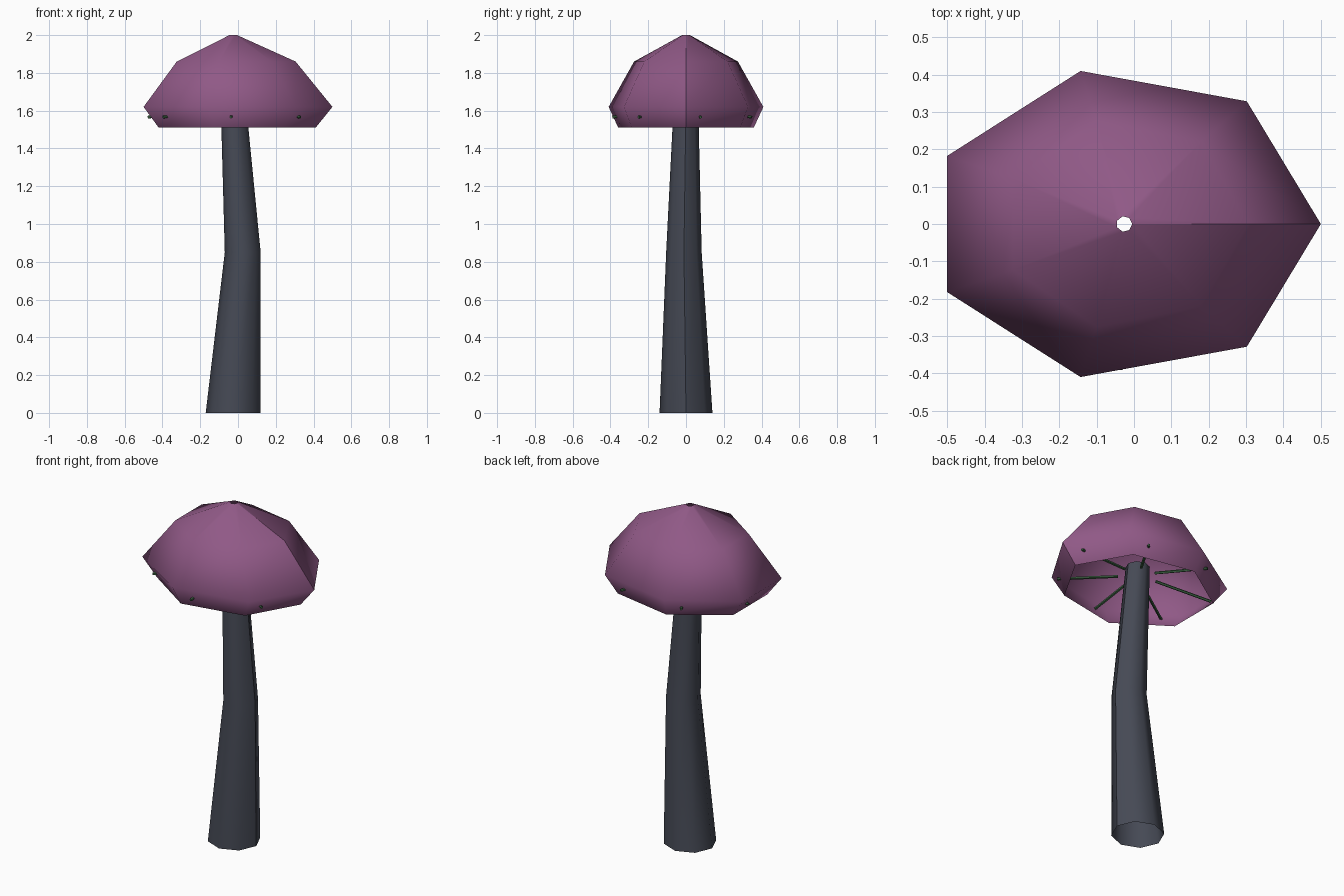
import bpy, math
from mathutils import Vector

if "Cube" in bpy.data.objects:
    bpy.data.objects.remove(bpy.data.objects["Cube"])


def colour(name, rgb):
    m = bpy.data.materials.new(name)
    m.diffuse_color = (*rgb, 1)
    m.use_nodes = True
    m.node_tree.nodes["Principled BSDF"].inputs["Base Color"].default_value = m.diffuse_color
    return m


def make(name, verts, faces, mat, smooth=True):
    me = bpy.data.meshes.new(name)
    me.from_pydata(verts, [], faces)
    me.polygons.foreach_set("use_smooth", [smooth] * len(faces))
    me.materials.append(mat)
    ob = bpy.data.objects.new(name, me)
    bpy.context.collection.objects.link(ob)
    return ob


def loft(name, rings, n, mat):
    """Open shell through rings (cx, cy, z, rx, ry), bottom to top, with an unwelded seam on +x."""
    verts = []
    for cx, cy, z, rx, ry in rings:
        for i in range(n + 1):
            a = math.tau * i / n
            verts.append((cx + rx * math.cos(a), cy + ry * math.sin(a), z))
    w = n + 1
    faces = [(r * w + i, r * w + i + 1, (r + 1) * w + i + 1, (r + 1) * w + i)
             for r in range(len(rings) - 1) for i in range(n)]
    return make(name, verts, faces, mat)


purple = colour("cap_purple", (0.28, 0.10, 0.24))
slate = colour("stem_slate", (0.060, 0.067, 0.09))
green = colour("gill_green", (0.05, 0.13, 0.06))
CX = -0.026

# Bent, tapering hollow stem
loft("stem", [(CX, 0, 0, 0.145, 0.14),
              (0.025, -0.011, 0.85, 0.095, 0.094),
              (CX, 0, 1.66, 0.066, 0.064)], 8, slate)

# Seven-sided open cap with a small hole at the crown
loft("cap", [(CX, 0, 1.51, 0.437, 0.368),
             (CX, 0, 1.62, 0.526, 0.42),
             (CX, 0, 1.86, 0.331, 0.282),
             (CX, 0, 2.0, 0.021, 0.021)], 7, purple)

# Thin gill rods radiating under the cap, tips poking through its lower wall
for k in range(7):
    a = math.tau * k / 7 + 0.2
    c, s = math.cos(a), math.sin(a)
    inner = Vector((CX + 0.11 * c, 0.10 * s, 1.60))
    outer = Vector((CX + 0.465 * c, 0.39 * s, 1.566))
    d = (outer - inner).normalized()
    side = d.cross(Vector((0, 0, 1))).normalized()
    up = side.cross(d)
    verts = [p + 0.008 * (side * math.cos(t) + up * math.sin(t))
             for p in (inner, outer)
             for t in (math.tau * j / 5 for j in range(5))]
    faces = [(j, (j + 1) % 5, 5 + (j + 1) % 5, 5 + j) for j in range(5)]
    faces += [(4, 3, 2, 1, 0), (5, 6, 7, 8, 9)]
    make(f"gill_{k + 1}", verts, faces, green, smooth=False)
